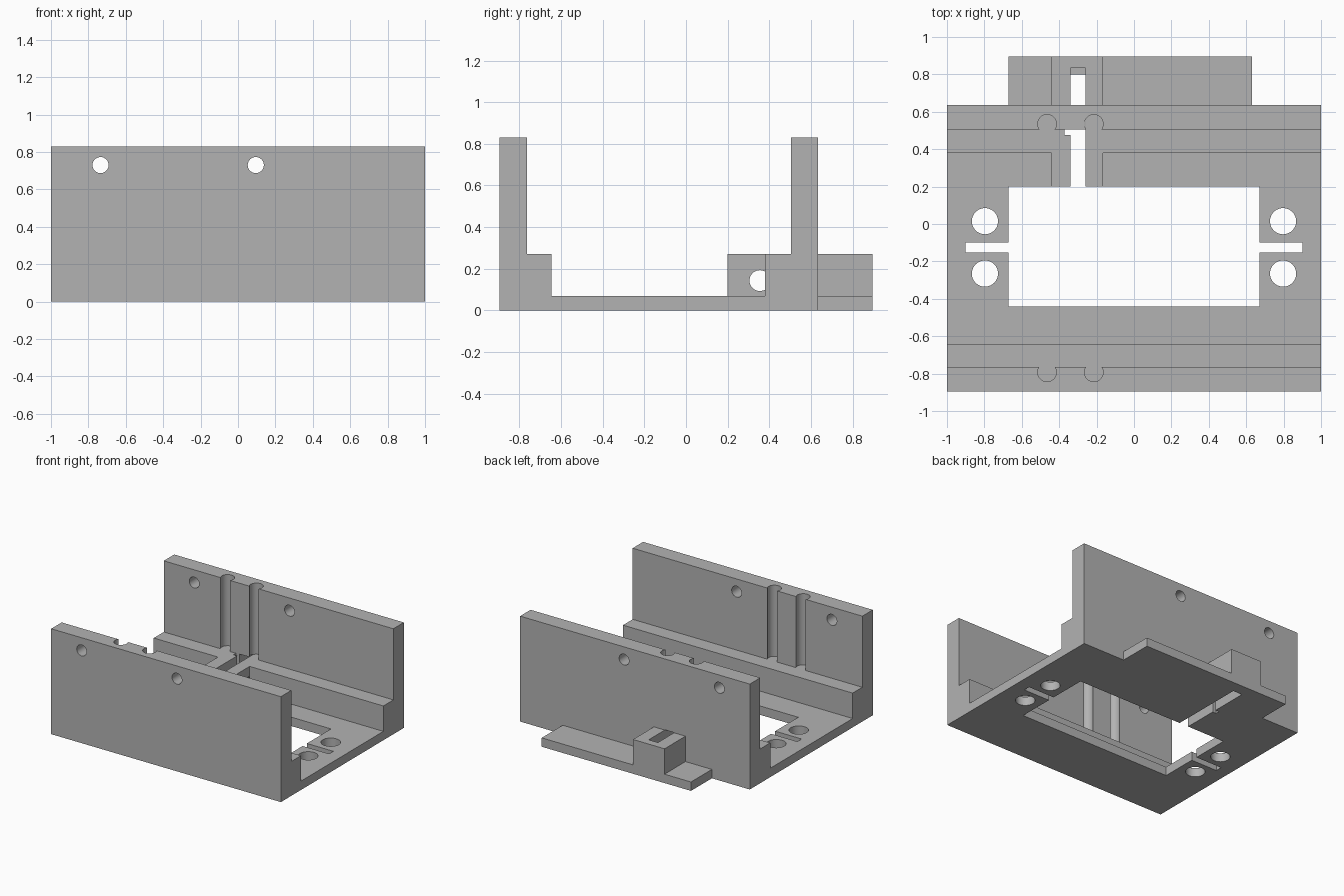
import bpy, bmesh, math
from mathutils import Matrix, Vector

default = bpy.data.objects.get("Cube")
if default:
    bpy.data.objects.remove(default, do_unlink=True)

grey = bpy.data.materials.new("plain grey")
grey.use_nodes = True
grey.diffuse_color = (0.45, 0.45, 0.45, 1)
grey.node_tree.nodes["Principled BSDF"].inputs["Base Color"].default_value = grey.diffuse_color


def make(name, bm):
    bmesh.ops.recalc_face_normals(bm, faces=bm.faces)
    mesh = bpy.data.meshes.new(name)
    bm.to_mesh(mesh)
    bm.free()
    mesh.materials.append(grey)
    obj = bpy.data.objects.new(name, mesh)
    bpy.context.collection.objects.link(obj)
    return obj


def box(name, x0, x1, y0, y1, z0, z1):
    bm = bmesh.new()
    size = Matrix.Diagonal((x1 - x0, y1 - y0, z1 - z0, 1))
    mid = Matrix.Translation(((x0 + x1) / 2, (y0 + y1) / 2, (z0 + z1) / 2))
    bmesh.ops.create_cube(bm, size=1, matrix=mid @ size)
    return make(name, bm)


def rod(name, centre, radius, length, axis):
    bm = bmesh.new()
    turn = Vector((0, 0, 1)).rotation_difference(Vector(axis)).to_matrix().to_4x4()
    bmesh.ops.create_cone(bm, cap_ends=True, segments=48, radius1=radius, radius2=radius,
                          depth=length, matrix=Matrix.Translation(centre) @ turn)
    return make(name, bm)


def combine(target, tool, operation):
    mod = target.modifiers.new(operation.lower(), "BOOLEAN")
    mod.operation = operation
    mod.solver = "EXACT"
    mod.object = tool
    bpy.ops.object.select_all(action="DESELECT")
    bpy.context.view_layer.objects.active = target
    target.select_set(True)
    bpy.ops.object.modifier_apply(modifier=mod.name)
    bpy.data.objects.remove(tool, do_unlink=True)


X, Y, Z = (1, 0, 0), (0, 1, 0), (0, 0, 1)
STEP, FLOOR, TOP = 0.27, 0.07, 0.83

# Stepped channel: floor, two rails and two walls in one profile
profile = [(-0.895, 0), (0.635, 0), (0.635, TOP), (0.505, TOP), (0.505, STEP), (0.38, STEP),
           (0.38, FLOOR), (-0.645, FLOOR), (-0.645, STEP), (-0.765, STEP), (-0.765, TOP), (-0.895, TOP)]
bm = bmesh.new()
face = bm.faces.new([bm.verts.new((-1, y, z)) for y, z in profile])
ext = bmesh.ops.extrude_face_region(bm, geom=[face])
bmesh.ops.translate(bm, vec=(2, 0, 0), verts=[g for g in ext["geom"] if isinstance(g, bmesh.types.BMVert)])
body = make("channel_body", bm)

# Rear shelf and the raised block running through the back wall
combine(body, box("rear_shelf", -0.67, 0.63, 0.6, 0.895, 0, FLOOR), "UNION")
combine(body, box("slot_block", -0.44, -0.165, 0.2, 0.895, 0, STEP), "UNION")

# Floor window
cuts = [box("window_cut", -0.67, 0.67, -0.44, 0.2, -0.1, 0.2)]

# Mounting holes and side slots
for side in (-1, 1):
    for y in (0.015, -0.265):
        cuts.append(rod("mount_cut", (side * 0.797, y, 0), 0.07, 0.3, Z))
    x0, x1 = sorted((side * 0.6, side * 0.9))
    cuts.append(box("side_slot_cut", x0, x1, -0.153, -0.1, -0.1, 0.2))

# Holes through both walls
for x in (-0.735, 0.095):
    cuts.append(rod("wall_hole_cut", (x, 0, 0.73), 0.043, 2.4, Y))

# Round grooves down the inner wall faces
for x in (-0.465, -0.215):
    for y in (0.535, -0.793):
        cuts.append(rod("groove_cut", (x, y, STEP + 0.4), 0.05, 0.8, Z))

# Long slot under the back wall, its side notch, end ledge and cross hole
cuts.append(box("slot_cut", -0.34, -0.26, 0.1, 0.8, -0.1, STEP + 0.002))
cuts.append(box("notch_cut", -0.372, -0.3, 0.475, 0.506, -0.1, STEP + 0.002))
cuts.append(box("ledge_cut", -0.34, -0.26, 0.636, 0.835, FLOOR, 0.4))
cuts.append(rod("cross_hole_cut", (-0.3025, 0.355, 0.143), 0.05, 0.275, X))

for tool in cuts:
    combine(body, tool, "DIFFERENCE")

body.select_set(True)
bpy.ops.object.shade_smooth_by_angle(angle=math.radians(30))
